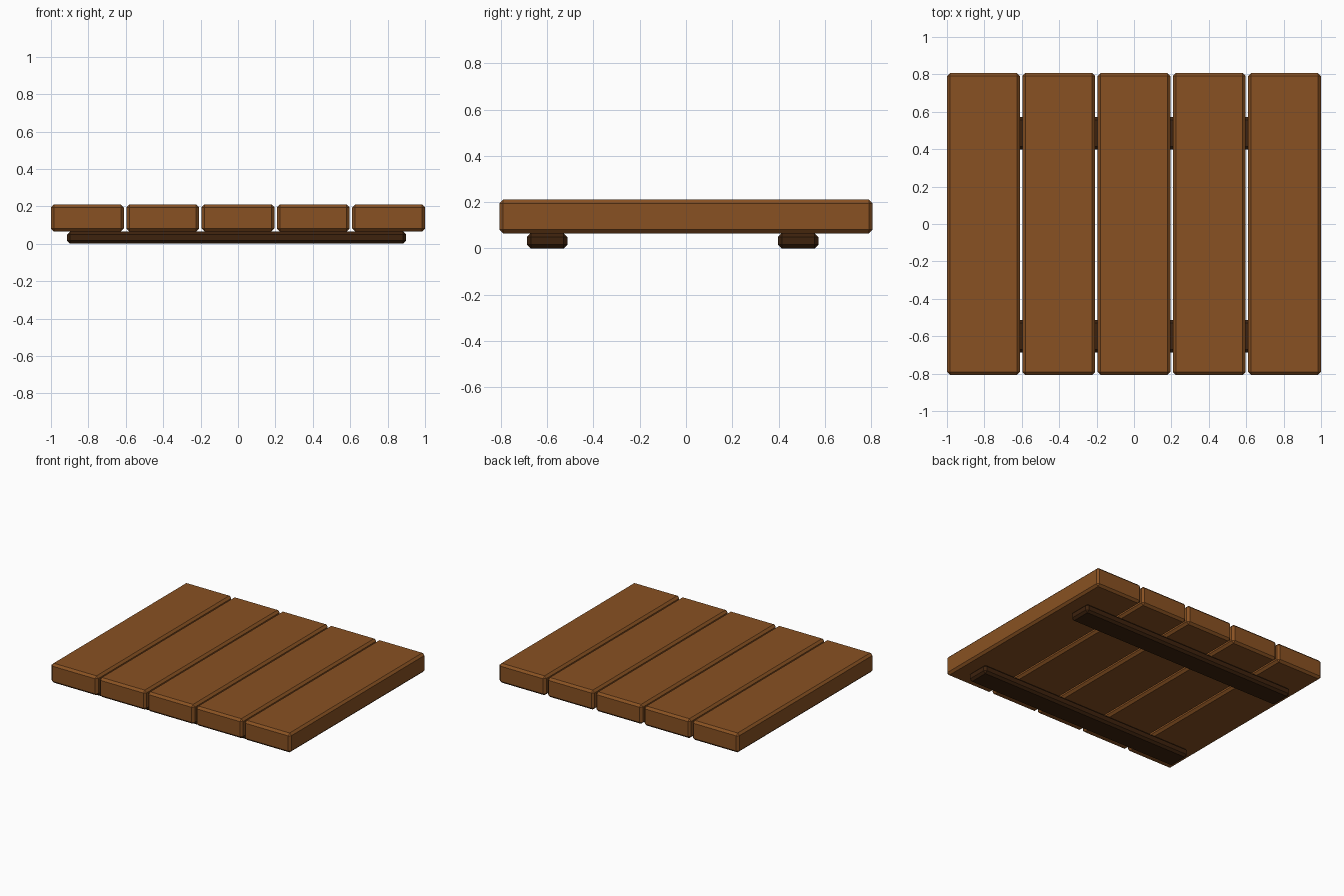
import bpy, bmesh

if "Cube" in bpy.data.objects:
    bpy.data.objects.remove(bpy.data.objects["Cube"])


def material(name, rgb):
    m = bpy.data.materials.new(name)
    m.diffuse_color = (*rgb, 1)
    m.use_nodes = True
    m.node_tree.nodes["Principled BSDF"].inputs["Base Color"].default_value = m.diffuse_color
    return m


plank_wood = material("plank wood", (0.25, 0.083, 0.016))
batten_wood = material("dark batten wood", (0.047, 0.016, 0.004))


def board(name, lo, hi, chamfer, mat):
    """Box between two corners with every edge chamfered."""
    bm = bmesh.new()
    bmesh.ops.create_cube(bm, size=1)
    for v in bm.verts:
        v.co = [lo[i] if v.co[i] < 0 else hi[i] for i in range(3)]
    bmesh.ops.bevel(bm, geom=bm.edges[:], offset=chamfer, segments=1,
                    affect='EDGES', profile=0.5)
    mesh = bpy.data.meshes.new(name)
    bm.to_mesh(mesh)
    bm.free()
    mesh.materials.append(mat)
    obj = bpy.data.objects.new(name, mesh)
    bpy.context.collection.objects.link(obj)


# Five planks side by side
for i in range(5):
    x = (i - 2) * 0.4027
    board(f"plank_{i + 1}", (x - 0.1946, -0.807, 0.065),
          (x + 0.1946, 0.807, 0.211), 0.016, plank_wood)

# Two battens underneath
for name, y0, y1 in (("front_batten", -0.687, -0.513),
                     ("back_batten", 0.398, 0.572)):
    board(name, (-0.913, y0, 0), (0.898, y1, 0.066), 0.016, batten_wood)
